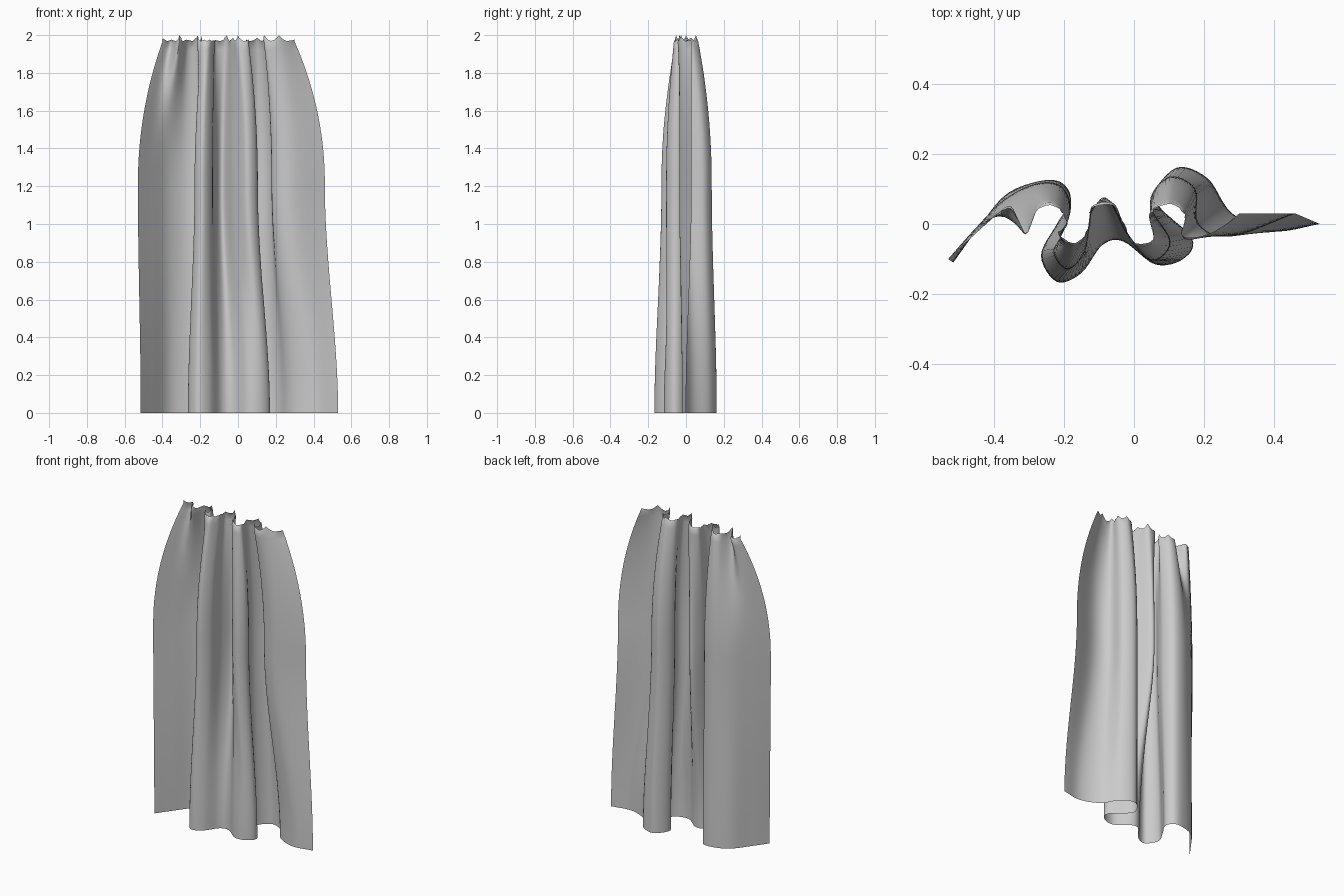
import bpy, math, random
from mathutils import Vector

if "Cube" in bpy.data.objects:
    bpy.data.objects.remove(bpy.data.objects["Cube"])
random.seed(4)

# Plan-view cross-sections of the cloth at hem, middle and gathered top
hem = [(-.515,-.11),(-.45,-.02),(-.37,.08),(-.28,.12),(-.21,.12),(-.18,.07),(-.22,0),
       (-.265,-.09),(-.22,-.165),(-.15,-.14),(-.09,-.06),(-.03,-.05),(.06,-.115),(.14,-.1),
       (.165,-.04),(.06,.07),(.12,.16),(.21,.13),(.28,.03),(.4,-.02),(.53,0)]
middle = [(-.53,-.1),(-.45,-.01),(-.37,.07),(-.28,.115),(-.21,.11),(-.18,.05),(-.2,-.02),
          (-.23,-.08),(-.19,-.13),(-.14,-.08),(-.125,.02),(-.08,.075),(-.02,-.03),(.05,-.105),
          (.105,-.05),(.045,.06),(.1,.135),(.175,.1),(.185,0),(.28,-.035),(.46,.03)]
top = [(-.4,.02),(-.35,.05),(-.31,-.03),(-.27,.05),(-.22,.055),(-.19,0),(-.215,-.03),
       (-.18,-.06),(-.15,-.05),(-.125,0),(-.12,.05),(-.06,.06),(-.03,0),(0,-.06),
       (.055,-.05),(.045,.03),(.1,.065),(.145,.03),(.14,-.04),(.22,-.03),(.3,.03)]
Z_MID, Z_TOP, SUB, ROWS = 1.2, 1.965, 6, 48


def spline(points):
    """Catmull-Rom curve through the points."""
    p = [Vector(q) for q in points]
    p = [2 * p[0] - p[1]] + p + [2 * p[-1] - p[-2]]
    out = []
    for i in range(1, len(p) - 2):
        a, b, c, d = p[i - 1:i + 3]
        for k in range(SUB):
            t = k / SUB
            out.append(.5 * (2 * b + (c - a) * t + (2 * a - 5 * b + 4 * c - d) * t * t
                             + (3 * b - a - 3 * c + d) * t ** 3))
    return out + [p[-2]]


low, mid, high = [spline(c) for c in (hem, middle, top)]
n = len(low)


def row(z):
    """Blend neighbouring sections: eased below the middle, pinching in above it."""
    if z < Z_MID:
        t = z / Z_MID
        return [(*a.lerp(b, t * t * (3 - 2 * t)), z) for a, b in zip(low, mid)]
    t = (z - Z_MID) / (Z_TOP - Z_MID)
    return [(*a.lerp(b, t ** 2.1), z) for a, b in zip(mid, high)]


verts = [v for r in range(ROWS + 1) for v in row(Z_TOP * r / ROWS)]

# Ragged gathered edge along the top, with peaks at some folds
peaks = [.02] + [random.choice((.008, .035, .02)) for _ in range(20)] + [.01]
for i, (x, y, z) in enumerate(row(Z_TOP)):
    k, t = divmod(i / SUB, 1)
    rise = peaks[int(k)] * abs(1 - 2 * t) ** 1.5 if t < .5 else peaks[int(k) + 1] * abs(2 * t - 1) ** 1.5
    verts.append((x + random.uniform(-.004, .004), y * .88, z + .004 + rise * .88))

faces = [(r * n + i, r * n + i + 1, (r + 1) * n + i + 1, (r + 1) * n + i)
         for r in range(ROWS + 1) for i in range(n - 1)]

# Curtain cloth
mesh = bpy.data.meshes.new("curtain")
mesh.from_pydata(verts, [], faces)
curtain = bpy.data.objects.new("curtain", mesh)
bpy.context.collection.objects.link(curtain)
bpy.context.view_layer.objects.active = curtain
curtain.select_set(True)
bpy.ops.object.shade_smooth_by_angle(angle=math.radians(50))
